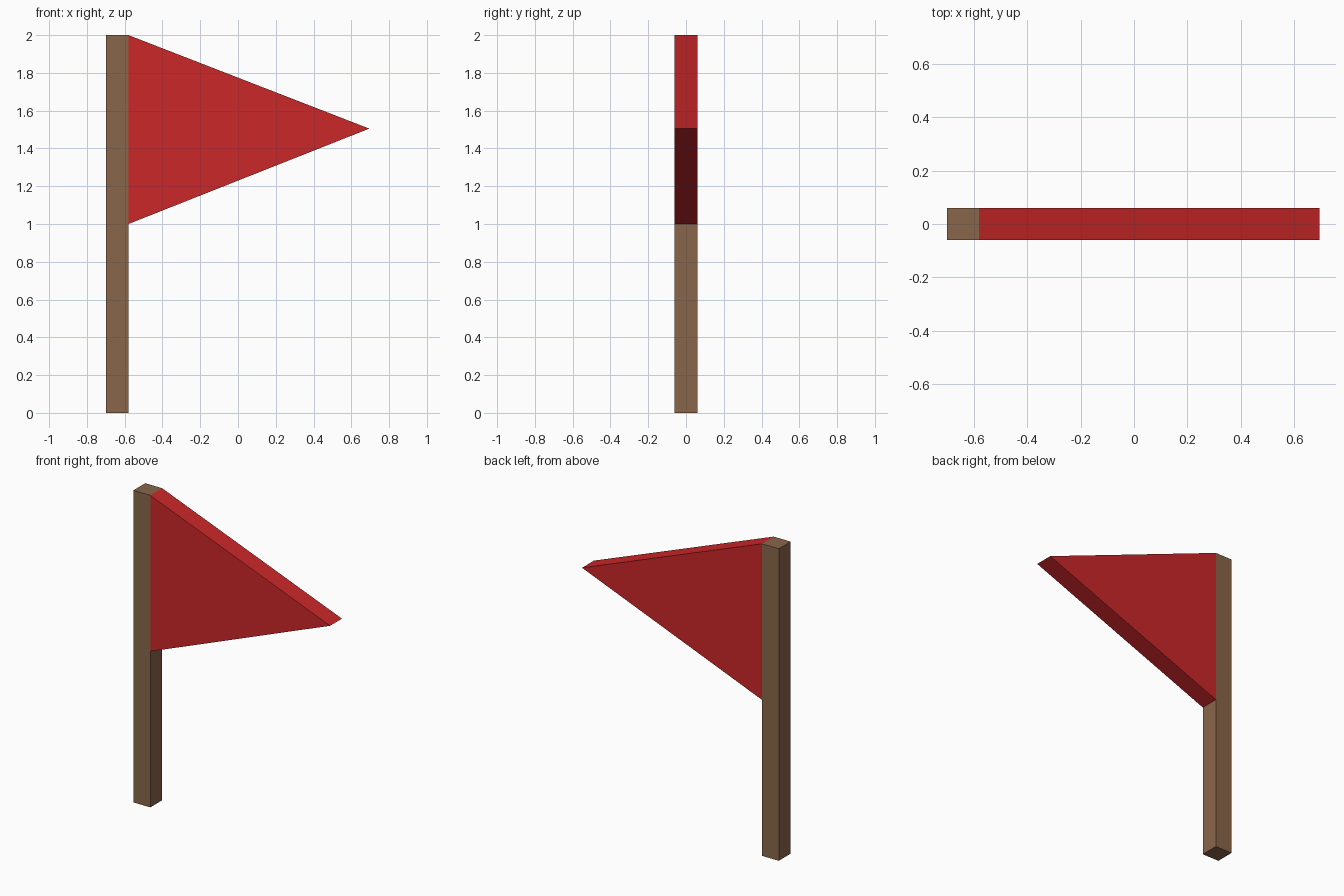
import bpy

if "Cube" in bpy.data.objects:
    bpy.data.objects.remove(bpy.data.objects["Cube"])

HALF = 0.06  # half thickness of pole and flag


def material(name, color):
    mat = bpy.data.materials.new(name)
    mat.diffuse_color = color
    mat.use_nodes = True
    mat.node_tree.nodes["Principled BSDF"].inputs["Base Color"].default_value = mat.diffuse_color
    return mat


def prism(name, profile, z_or_y, mat):
    """Extrude an x-z profile (counter-clockwise from the front) along y."""
    n = len(profile)
    verts = [(x, y, z) for y in (-z_or_y, z_or_y) for x, z in profile]
    faces = [tuple(range(n)), tuple(reversed(range(n, 2 * n)))]
    faces += [(i, i + n, (i + 1) % n + n, (i + 1) % n) for i in range(n)]
    mesh = bpy.data.meshes.new(name)
    mesh.from_pydata(verts, [], faces)
    mesh.materials.append(mat)
    obj = bpy.data.objects.new(name, mesh)
    bpy.context.collection.objects.link(obj)
    return obj


wood = material("wood", (0.25, 0.133, 0.068, 1))
red = material("red_cloth", (0.6, 0.02, 0.022, 1))

# Square pole
prism("pole", [(-0.7, 0), (-0.58, 0), (-0.58, 2), (-0.7, 2)], HALF, wood)

# Triangular pennant
prism("flag", [(-0.58, 1.0), (0.695, 1.505), (-0.58, 2.0)], HALF, red)
